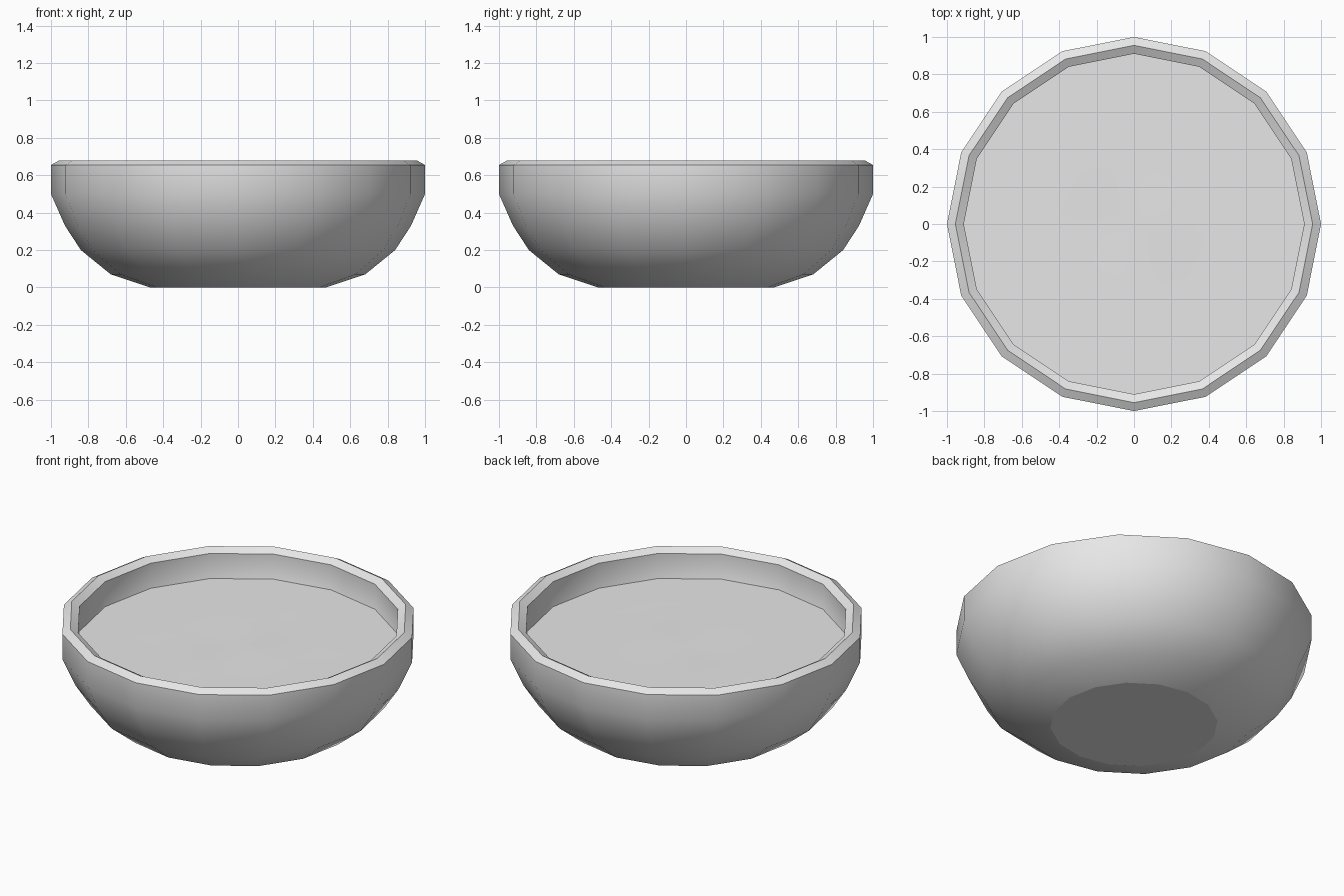
import bpy
import bmesh
from math import cos, sin, tau, radians
from mathutils import Vector

SIDES = 16

cube = bpy.data.objects.get("Cube")
if cube:
    bpy.data.objects.remove(cube, do_unlink=True)

grey = bpy.data.materials.new("light grey")
grey.use_nodes = True
grey.diffuse_color = (0.8, 0.8, 0.8, 1)
grey.node_tree.nodes["Principled BSDF"].inputs["Base Color"].default_value = (0.8, 0.8, 0.8, 1)


def lathe(name, profile, angle, relief=None):
    """Turn a radius/height profile that starts and ends on the axis."""
    bm = bmesh.new()
    verts = [bm.verts.new((r, 0, z)) for r, z in profile]
    edges = [bm.edges.new(pair) for pair in zip(verts, verts[1:])]
    bmesh.ops.spin(bm, geom=verts + edges, cent=(0, 0, 0), axis=(0, 0, 1),
                   angle=tau, steps=SIDES, use_merge=True)
    bmesh.ops.remove_doubles(bm, verts=bm.verts, dist=0.0005)
    bmesh.ops.recalc_face_normals(bm, faces=bm.faces)
    if relief:
        for v in bm.verts:
            v.co.z += relief(v.co)
    # Keep the flat foot crisp against the rounded side
    for e in bm.edges:
        if sum(f.normal.z < -0.999 for f in e.link_faces) == 1:
            e.smooth = False
    mesh = bpy.data.meshes.new(name)
    bm.to_mesh(mesh)
    bm.free()
    mesh.materials.append(grey)
    obj = bpy.data.objects.new(name, mesh)
    bpy.context.collection.objects.link(obj)
    bpy.ops.object.select_all(action='DESELECT')
    obj.select_set(True)
    bpy.context.view_layer.objects.active = obj
    bpy.ops.object.shade_smooth_by_angle(angle=radians(angle), keep_sharp_edges=True)
    return obj


# Bowl: flat foot, rounded side, ridged rim, straight inner wall and inner floor
lathe("bowl", [
    (0, 0), (0.47, 0), (0.68, 0.07), (0.84, 0.2), (0.925, 0.33), (1, 0.5),
    (1, 0.655), (0.955, 0.68), (0.91, 0.655), (0.91, 0.47),
    (0.78, 0.28), (0.6, 0.13), (0, 0.08),
], 35)


# Contents: a nearly level surface with faint ripples fading out at the wall
def ripple(co):
    r = Vector(co.xy).length
    return 0.004 * sin(9 * co.x + 2 * co.y) * cos(8 * co.y) * max(0, 0.9 - r)


lathe("bowl_contents",
      [(0, 0.5)] + [(0.91 * i / 8, 0.5) for i in range(1, 9)], 40, ripple)
for poly_obj in (bpy.data.objects["bowl_contents"],):
    if poly_obj.data.polygons[0].normal.z < 0:
        poly_obj.data.flip_normals()
